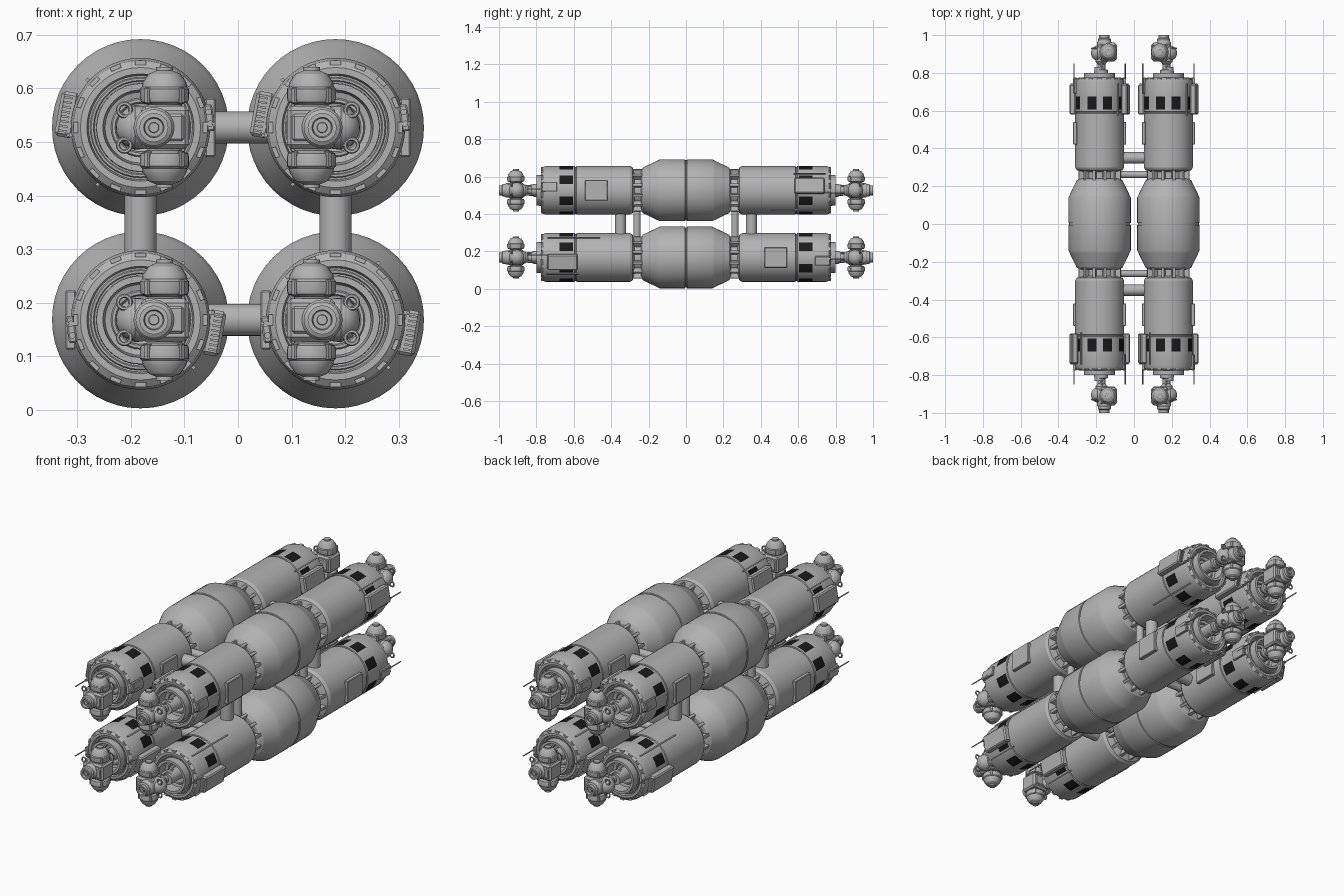
import bpy, bmesh
from math import radians, cos, sin, pi, degrees, atan2
from mathutils import Matrix, Vector

old = bpy.data.objects.get("Cube")
if old:
    bpy.data.objects.remove(old, do_unlink=True)


def material(name, rgb):
    m = bpy.data.materials.new(name)
    m.use_nodes = True
    m.diffuse_color = (*rgb, 1)
    node = next(n for n in m.node_tree.nodes if n.type == 'BSDF_PRINCIPLED')
    node.inputs["Base Color"].default_value = (*rgb, 1)
    return m


GREY = material("hull grey", (0.45, 0.45, 0.45))
BLACK = material("window black", (0.01, 0.01, 0.01))
T, R = Matrix.Translation, Matrix.Rotation
OUT = R(pi / 2, 4, 'X')          # turns a +z profile to face -y
parts = []


def lathe(bm, profile, n=48, m=Matrix(), closed=False):
    """Revolve (radius, height) points around z."""
    rings = []
    for r, h in profile:
        count = n if r else 1
        rings.append([bm.verts.new(m @ Vector((r * cos(2 * pi * i / n), r * sin(2 * pi * i / n), h)))
                      for i in range(count)])
    pairs = list(zip(rings, rings[1:])) + ([(rings[-1], rings[0])] if closed else [])
    for a, b in pairs:
        for i in range(n):
            j = (i + 1) % n
            quad = [a[i % len(a)], a[j % len(a)], b[j % len(b)], b[i % len(b)]]
            bm.faces.new(list(dict.fromkeys(quad)))


def box(bm, size, m, bevel=0):
    verts = bmesh.ops.create_cube(bm, size=1, matrix=m @ Matrix.Diagonal((*size, 1)))["verts"]
    if bevel:
        edges = list({e for v in verts for e in v.link_edges})
        bmesh.ops.bevel(bm, geom=edges, offset=bevel, segments=1, affect='EDGES')


def rod(bm, a, b, r, n=12):
    a, b = Vector(a), Vector(b)
    m = T(a) @ (b - a).to_track_quat('Z', 'Y').to_matrix().to_4x4()
    h = (b - a).length
    lathe(bm, [(0, 0), (r, 0), (r, h), (0, h)], n, m)


def torus(bm, major, minor, m, n=16):
    ring = [(major + minor * cos(k * pi / 3), minor * sin(k * pi / 3)) for k in range(6)]
    lathe(bm, ring, n, m, closed=True)


def finish(name, bm, m=Matrix(), mats=(GREY,)):
    bm.transform(m)
    bmesh.ops.recalc_face_normals(bm, faces=bm.faces[:])
    mesh = bpy.data.meshes.new(name)
    bm.to_mesh(mesh)
    bm.free()
    ob = bpy.data.objects.new(name, mesh)
    for mat in mats:
        mesh.materials.append(mat)
    bpy.context.scene.collection.objects.link(ob)
    parts.append(ob)


def around(deg, r, d):
    """Frame on the hull: x outward, y tangent, z along the module."""
    return OUT @ R(radians(deg), 4, 'Z') @ T((r, 0, d))


def tank(name, m):
    bm = bmesh.new()
    half = [(0, .24), (.105, .24), (.122, .23), (.158, .155), (.165, .14), (.165, .006), (.161, .004)]
    lathe(bm, half + [(r, -h) for r, h in reversed(half)], 48, OUT)
    finish(name, bm, m)


def hull(name, m):
    bm = bmesh.new()
    lathe(bm, [(0, .23), (.088, .23), (.088, .275), (.122, .285), (.13, .3), (.13, .585),
               (.126, .587), (.126, .593), (.13, .595), (.13, .605), (.13, .675), (.13, .75),
               (.125, .765), (.112, .775), (.1, .775), (.097, .762), (.083, .762), (.082, .8),
               (.07, .8), (.066, .75), (.03, .74), (.028, .83), (0, .83)], 48, OUT)
    # window band: dark panes grouped around the top and the bottom
    for f in bm.faces:
        c = f.calc_center_median()
        if .61 < -c.y < .67 and Vector((c.x, c.z)).length > .12:
            a = degrees(atan2(abs(c.x), abs(c.z)))
            f.material_index = int(7.5 < a < 30 or 52.5 < a < 75)
    finish(name, bm, m, (GREY, BLACK))


def fittings(name, m):
    bm = bmesh.new()
    for k in range(12):                       # neck ribs
        box(bm, (.03, .014, .06), around(k * 30 + 15, .1, .26))
    for k in range(16):                       # end rim blocks
        box(bm, (.008, .02, .012), around(k * 22.5, .121, .768))
    torus(bm, .09, .004, OUT @ T((0, 0, .764)), 36)
    torus(bm, .05, .005, OUT @ T((0, 0, .748)), 32)
    # equipment box with a grille on its outer end
    box(bm, (.034, .085, .16), around(170, .139, .66), .006)
    for k in range(8):
        box(bm, (.016, .004, .006), around(170, .142, .741) @ T((0, (k - 3.5) * .009, 0)))
    # flat hatch on the opposite side
    box(bm, (.02, .11, .12), around(0, .13, .48), .003)
    # sensor strip with two round caps
    box(bm, (.016, .05, .08), around(8, .13, .73), .003)
    for k in (-1, 1):
        lathe(bm, [(0, 0), (.006, 0), (.006, .006), (0, .006)], 12,
              around(8, .13, .769) @ T((0, k * .011, 0)))
    # surface rails and antennas
    for a, d, length in ((138, .66, .17), (233, .6, .28)):
        box(bm, (.008, .006, length), around(a, .132, d))
    for a in (3, 186):
        box(bm, (.012, .008, .04), around(a, .134, .75))
        lathe(bm, [(0, -.07), (.003, -.07), (.003, .08), (0, .08)], 8, around(a, .136, .77))
    finish(name, bm, m)


def pod_cluster(name, m):
    bm = bmesh.new()
    box(bm, (.09, .09, .08), T((.136, -.91, 0)), .008)
    box(bm, (.07, .1, .05), T((.136, -.91, 0)), .004)
    pod = [(0, 0), (.032, 0), (.032, .043), (.044, .048), (.046, .055), (.046, .072), (.042, .076),
           (.041, .084), (.03, .1), (.016, .106), (.016, .113), (0, .113)]
    for s in (1, -1):                         # upper and lower pods
        lathe(bm, pod, 24, T((.137, -.91, 0)) @ Matrix.Diagonal((1, 1, s, 1)))
        for k in range(4):
            a = k * pi / 2 + pi / 4
            box(bm, (.012, .012, .03), T((.137 + .043 * cos(a), -.91 + .043 * sin(a), s * .06))
                @ R(a, 4, 'Z'), .002)
        torus(bm, .012, .004, T((.212, -.93, s * .033)) @ OUT)
        rod(bm, (.18, -.78, s * .03), (.165, -.88, s * .02), .005, 8)
    # side ball
    bmesh.ops.create_uvsphere(bm, u_segments=24, v_segments=14, radius=.041,
                              matrix=T((.187, -.905, 0)))
    torus(bm, .037, .005, T((.192, -.905, 0)) @ R(pi / 2, 4, 'Y'), 24)
    # docking port
    lathe(bm, [(0, .9), (.038, .9), (.038, .962), (.034, .968), (.034, .98), (.027, .984), (.027, 1),
               (.019, 1), (.017, .988), (.01, .988), (.009, .994), (0, .994)], 24,
          T((.157, 0, 0)) @ OUT)
    # stalk to the hull
    lathe(bm, [(0, .74), (.035, .8), (.035, .815), (.02, .82), (.02, .845), (.032, .86), (.032, .9),
               (0, .9)], 24, T((.172, 0, 0)) @ OUT)
    finish(name, bm, m)


X, LOW, HIGH = .182, .168, .527
for sx, side in ((1, "left"), (-1, "right")):
    for z, level in ((LOW, "lower"), (HIGH, "upper")):
        tank(f"{level}_{side}_tank", T((sx * X, 0, z)))
        for sy, end in ((1, "front"), (-1, "back")):
            label = f"{level}_{side}_{end}"
            place = T((sx * X, 0, z))
            if sy < 0:
                place = place @ R(pi, 4, 'Z')
            if z == LOW:
                place = place @ R(pi, 4, 'Y')
            hull(label + "_hull", place)
            fittings(label + "_fittings", place)
            pod_cluster(label + "_pod_cluster", T((0, 0, z)) @ Matrix.Diagonal((sx, sy, 1, 1)))

# cross tubes joining the four stacks
for sy, end in ((-1, "front"), (1, "back")):
    bm = bmesh.new()
    for y, r in ((.35, .03), (.262, .019)):
        for z in (LOW, HIGH):
            rod(bm, (-.11, sy * y, z), (.11, sy * y, z), r, 24)
        for x in (-X, X):
            rod(bm, (x, sy * y, LOW + .07), (x, sy * y, HIGH - .07), r, 24)
    finish(end + "_cross_tubes", bm)

# smooth round surfaces, crisp edges
for ob in bpy.context.selected_objects:
    ob.select_set(False)
for ob in parts:
    ob.select_set(True)
bpy.context.view_layer.objects.active = parts[0]
bpy.ops.object.shade_smooth_by_angle(angle=radians(28))
